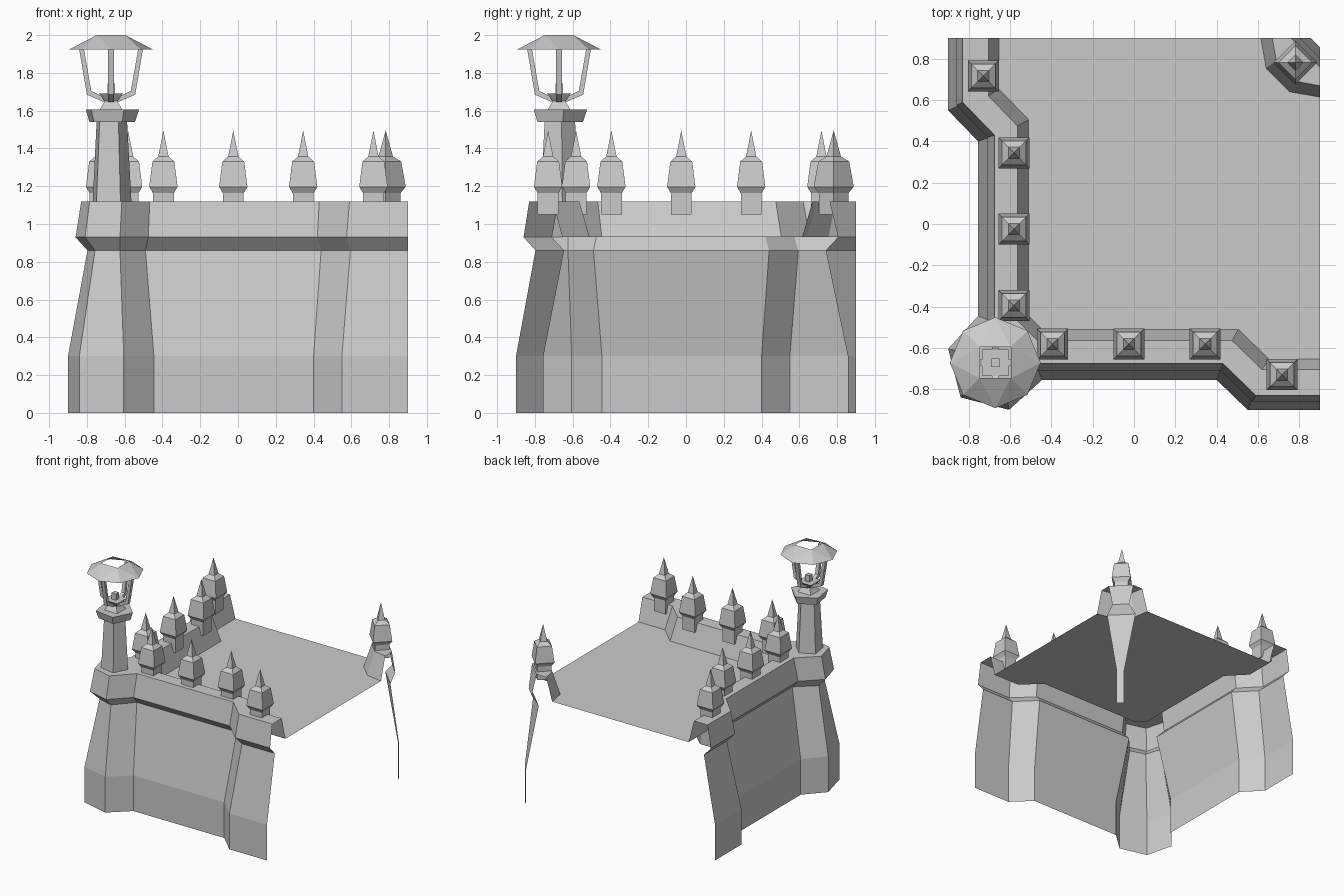
import bpy, bmesh, math
from mathutils import Vector

if "Cube" in bpy.data.objects:
    bpy.data.objects.remove(bpy.data.objects["Cube"])

R2 = math.sqrt(2)


def finish(name, bm):
    bmesh.ops.remove_doubles(bm, verts=bm.verts, dist=1e-5)
    me = bpy.data.meshes.new(name)
    bm.to_mesh(me)
    bm.free()
    ob = bpy.data.objects.new(name, me)
    bpy.context.collection.objects.link(ob)
    return ob


def loft(name, rows, closed=False, caps=False):
    """Skin a list of equal-length point rows, winding kept outward."""
    bm = bmesh.new()
    vs = [[bm.verts.new(p) for p in row] for row in rows]
    n = len(rows[0])
    for a, b in zip(vs, vs[1:]):
        for i in range(n if closed else n - 1):
            j = (i + 1) % n
            bm.faces.new((a[i], a[j], b[j], b[i]))
    if caps:
        bm.faces.new(vs[0][::-1])
        bm.faces.new(vs[-1])
    return finish(name, bm)


def stack(name, c, n, rot, prof):
    """Stacked n-sided frustums from (radius, z) pairs."""
    rows = [[(c[0] + r * math.cos(math.radians(rot) + 2 * math.pi * i / n),
              c[1] + r * math.sin(math.radians(rot) + 2 * math.pi * i / n), z)
             for i in range(n)] for r, z in prof]
    return loft(name, rows, True, True)


def mirrored(half, z):
    """Path from the tower corner to the right end, mirrored over x = y."""
    return [(y, x, z) for x, y in half[:0:-1]] + [(x, y, z) for x, y in half]


# Battered wall with parapet, running along the front and left sides
base = [(-.84, -.84), (-.605, -.9), (-.445, -.755), (.4, -.755), (.55, -.9), (.9, -.9)]
neck = [(-.757, -.757), (-.625, -.797), (-.49, -.645), (.44, -.645), (.595, -.797), (.9, -.797)]
ledge = [(-.81, -.81), (-.625, -.86), (-.475, -.71), (.42, -.71), (.575, -.86), (.9, -.86)]
rim = [(-.785, -.785), (-.615, -.83), (-.467, -.675), (.43, -.675), (.59, -.83), (.9, -.83)]
in_top = [(-.516, -.516), (-.467, -.565), (-.467, -.565), (.475, -.565), (.62, -.705), (.9, -.705)]
in_low = [(-.478, -.478), (-.446, -.51), (-.446, -.51), (.505, -.51), (.655, -.655), (.9, -.655)]
loft("wall", [mirrored(p, z) for p, z in
              ((base, 0), (base, .3), (neck, .86), (ledge, .93),
               (rim, 1.12), (in_top, 1.12), (in_low, .93))])

# Small re-entrant wall piece at the back right
rows = []
for s, z in ((1.757, 0), (1.757, .3), (1.64, .86), (1.705, .93), (1.66, 1.12)):
    a, b = (.9, s - .9, z), (s - .9, .9, z)
    rows.append([a, a, b, b])
for (e, p, q), z in (((.67, .79, .69), 1.12), ((.615, .755, .64), .93)):
    rows.append([(.9, e, z), (p, q, z), (q, p, z), (e, .9, z)])
loft("back_corner_wall", rows)

# Walkway floor
bm = bmesh.new()
pts = mirrored(in_low, .93) + rows[-1]
seen = []
for p in pts:
    if p not in seen:
        seen.append(p)
bm.faces.new([bm.verts.new(p) for p in seen])
bmesh.ops.triangulate(bm, faces=bm.faces[:])
finish("floor", bm)

# Pointed merlons
merlon = [(hw * R2, z) for hw, z in
          ((.055, 1.05), (.055, 1.163), (.075, 1.197), (.075, 1.205),
           (.058, 1.33), (.027, 1.358), (0, 1.495))]
merlon.pop(3)
spots = [(-.395, -.582), (-.025, -.582), (.345, -.582), (.717, -.73)]
for i, (x, y) in enumerate(spots):
    for side, c in (("front", (x, y)), ("left", (y, x))):
        stack(f"{side}_merlon_{i}", c, 4, 45, merlon)
stack("corner_merlon", (.782, .782), 4, 0, merlon)

# Five-sided lamp tower with flared cap
C = (-.672, -.672)
stack("tower_shaft", C, 5, 225, [(.109, 1.12), (.086, 1.54)])
stack("tower_cap", C, 5, 225, [(.128, 1.54), (.15, 1.605)])

# Lantern pedestal and burner
stack("lantern_pedestal", C, 4, 45,
      [(.06 * R2, 1.605), (.033 * R2, 1.65), (.065 * R2, 1.692)])
stack("burner", C, 4, 45, [(.02 * R2, 1.692), (.02 * R2, 1.745)])

# Four bent lantern arms
for k in range(4):
    d = Vector((math.cos(k * math.pi / 2), math.sin(k * math.pi / 2), 0))
    t = Vector((-d.y, d.x, 0)) * .015
    o = Vector((*C, 0))
    arm = []
    for r0, z0, r1, z1 in ((.03, 1.642, .03, 1.668), (.128, 1.685, .105, 1.705),
                           (.172, 1.945, .147, 1.945)):
        pi, po = o + d * r1 + Vector((0, 0, z1)), o + d * r0 + Vector((0, 0, z0))
        arm.append([po - t, po + t, pi + t, pi - t])
    loft(f"lantern_arm_{k}", arm, True, True)

# Faceted lantern roof: octagonal rim rising to a square opening
bm = bmesh.new()
low = [bm.verts.new((C[0] + .22 * math.cos(i * math.pi / 4),
                     C[1] + .22 * math.sin(i * math.pi / 4), 1.925)) for i in range(8)]
top = [bm.verts.new((C[0] + .075 * sx, C[1] + .075 * sy, 2.0))
       for sx, sy in ((1, 1), (-1, 1), (-1, -1), (1, -1))]
for k in range(4):
    m = 2 * k + 1
    bm.faces.new((low[m - 1], low[m], top[k]))
    bm.faces.new((low[m], low[(m + 1) % 8], top[k]))
    bm.faces.new((low[(m + 1) % 8], top[(k + 1) % 4], top[k]))
finish("lantern_roof", bm)
